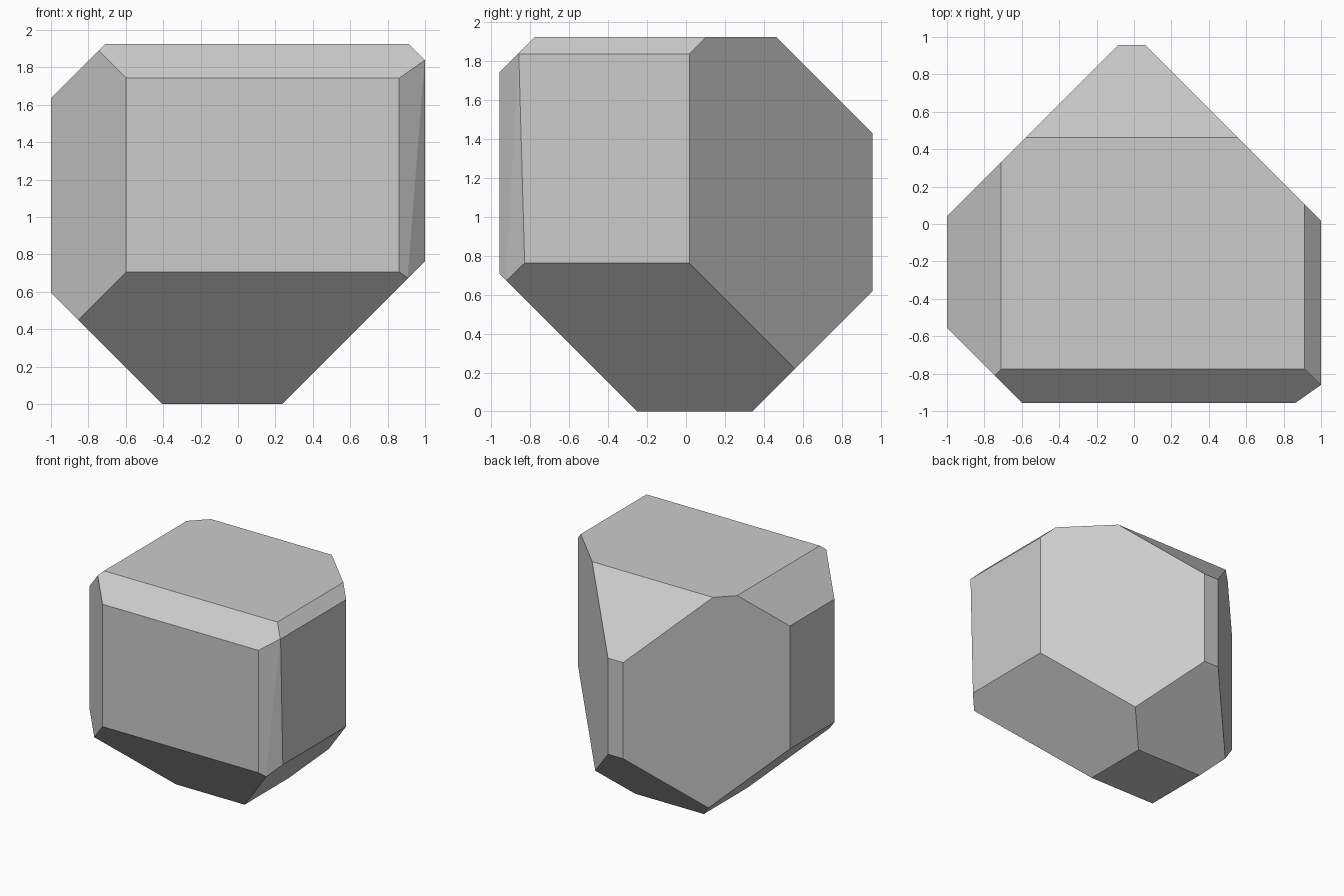
import bpy, bmesh
from mathutils import Vector

if "Cube" in bpy.data.objects:
    bpy.data.objects.remove(bpy.data.objects["Cube"])

# Starting block
W, D, H = 2.0, 1.915, 1.925
bm = bmesh.new()
bmesh.ops.create_cube(bm, size=1)
for v in bm.verts:
    v.co = Vector((v.co.x * W, v.co.y * D, (v.co.z + 0.5) * H))


def slice_off(normal, offset):
    """Remove everything beyond normal . p = offset and cap the cut."""
    n = Vector(normal)
    geom = bm.verts[:] + bm.edges[:] + bm.faces[:]
    bmesh.ops.bisect_plane(bm, geom=geom, dist=1e-5, plane_co=n * (offset / n.length_squared),
                           plane_no=n, clear_outer=True)
    rim = [e for e in bm.edges if e.is_boundary]
    if rim:
        bmesh.ops.holes_fill(bm, edges=rim, sides=0)


cuts = [
    # upright corners
    ((-1, 1, 0), 1.04), ((1, 1, 0), 1.017), ((-1, -1, 0), 1.555),
    # upright front right corner, two shallow facets
    ((0.095, -0.135, 0), 0.2111), ((0.1028, -0.0968, -0.0027), 0.181),
    # top edges: left, right, front, back
    ((-1, 0, 1), 2.635), ((1, 0, 1), 2.837), ((0, -1, 1), 2.70), ((0, 1, 1), 2.388),
    # bottom edges: left, right, front, back
    ((-1, 0, -1), 0.405), ((1, 0, -1), 0.237), ((0, -1, -1), 0.25), ((0, 1, -1), 0.34),
]
for normal, offset in cuts:
    slice_off(normal, offset)

bmesh.ops.recalc_face_normals(bm, faces=bm.faces)
mesh = bpy.data.meshes.new("faceted_block")
bm.to_mesh(mesh)
bm.free()
bpy.context.collection.objects.link(bpy.data.objects.new("faceted_block", mesh))
